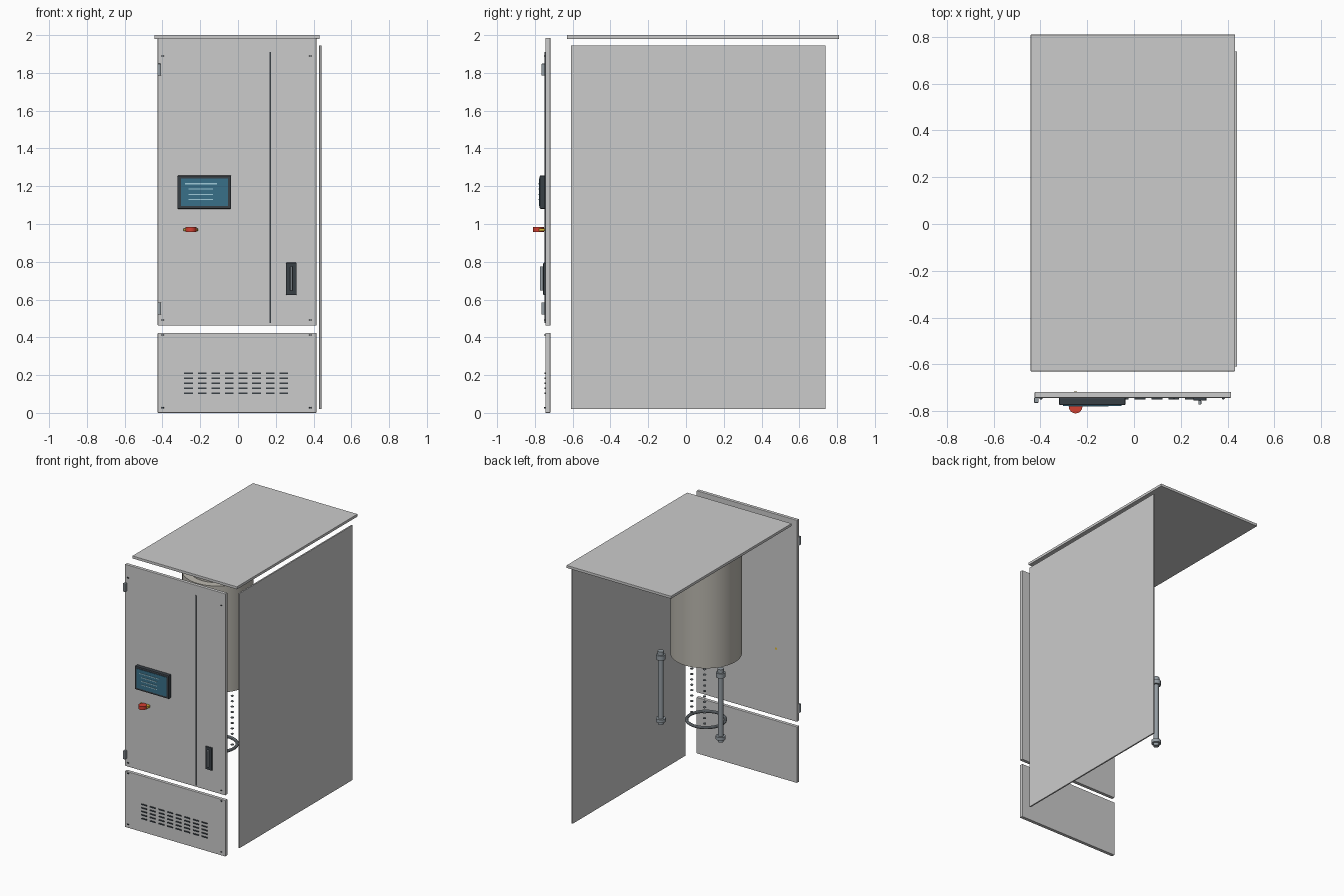
import bpy
from math import cos, sin, radians

if "Cube" in bpy.data.objects:
    bpy.data.objects.remove(bpy.data.objects["Cube"])


def material(name, rgb):
    m = bpy.data.materials.new(name)
    m.diffuse_color = (*rgb, 1)
    m.use_nodes = True
    m.node_tree.nodes["Principled BSDF"].inputs["Base Color"].default_value = m.diffuse_color
    return m


PANEL = material("panel_grey", (0.60, 0.62, 0.63))
DARK = material("dark", (0.04, 0.05, 0.06))
STEEL = material("steel", (0.30, 0.34, 0.37))
TANK = material("warm_metal", (0.50, 0.48, 0.43))
GLASS = material("display_blue", (0.04, 0.16, 0.25))
TEXT = material("display_line", (0.35, 0.60, 0.70))
RED = material("red", (0.65, 0.05, 0.03))
YELLOW = material("yellow", (0.75, 0.50, 0.04))


def finish(name, mat, smooth=False):
    o = bpy.context.object
    o.name = name
    o.data.materials.append(mat)
    if smooth:
        bpy.ops.object.shade_smooth_by_angle()
    return o


def box(name, x, y, z, mat, bevel=0):
    """Box from (min, max) ranges."""
    r = (x, y, z)
    bpy.ops.mesh.primitive_cube_add(size=1, location=[(a + b) / 2 for a, b in r])
    bpy.context.object.scale = [b - a for a, b in r]
    bpy.ops.object.transform_apply(location=False, rotation=False, scale=True)
    o = finish(name, mat)
    if bevel:
        m = o.modifiers.new("bevel", 'BEVEL')
        m.width, m.segments = bevel, 2
    return o


def cyl(name, x, y, z0, z1, r, mat, n=32):
    """Upright cylinder between two heights."""
    bpy.ops.mesh.primitive_cylinder_add(vertices=n, radius=r, depth=z1 - z0,
                                        location=(x, y, (z0 + z1) / 2))
    return finish(name, mat, n > 8)


FRONT = -0.744  # outer face of door and lower panel

# Cabinet panels
box("top_panel", (-0.442, 0.432), (-0.63, 0.81), (1.98, 2.0), PANEL, 0.002)
box("side_panel", (0.43, 0.441), (-0.61, 0.738), (0.02, 1.945), PANEL, 0.001)
box("door", (-0.425, 0.415), (FRONT, -0.718), (0.462, 1.985), PANEL, 0.003)
box("lower_panel", (-0.425, 0.415), (FRONT, -0.718), (0, 0.424), PANEL, 0.003)

# Panel corner screws
for z in (1.89, 0.492, 0.412, 0.027):
    for x in (-0.398, 0.382):
        cyl("panel_screw", x, FRONT, z - 0.003, z + 0.003, 0.007, DARK, 12)

# Door seam and hinges
box("door_seam", (0.168, 0.174), (-0.748, FRONT + 0.002), (0.475, 1.91), DARK)
for z in (0.552, 1.817):
    box("hinge", (-0.427, -0.408), (-0.765, FRONT + 0.002), (z - 0.032, z + 0.032), STEEL, 0.003)

# Control display
box("display_bezel", (-0.321, -0.036), (-0.775, FRONT + 0.002), (1.08, 1.257), DARK, 0.006)
box("display_glass", (-0.303, -0.053), (-0.778, -0.77), (1.096, 1.242), GLASS)
for z, a, b in ((1.213, -0.28, -0.11), (1.185, -0.262, -0.132),
                (1.157, -0.262, -0.132), (1.13, -0.262, -0.132)):
    box("display_line", (a, b), (-0.781, -0.777), (z - 0.003, z + 0.003), TEXT)

# Emergency stop button
cyl("stop_collar", -0.25, -0.755, 0.962, 0.977, 0.038, YELLOW)
cyl("stop_button", -0.25, -0.781, 0.957, 0.983, 0.029, RED)

# Door handle
box("handle_plate", (0.254, 0.31), (-0.756, FRONT + 0.002), (0.624, 0.795), DARK, 0.004)
box("handle_bar", (0.276, 0.288), (-0.773, -0.755), (0.647, 0.775), STEEL, 0.003)

# Ventilation slots
for row in range(5):
    for col in range(8):
        x, z = -0.262 + 0.072 * col, 0.103 + 0.0267 * row
        box("vent_slot", (x - 0.023, x + 0.023), (-0.75, FRONT + 0.002),
            (z - 0.004, z + 0.004), DARK)

# Hanging tank
TY = -0.24
cyl("tank", 0, TY, 1.05, 1.855, 0.245, TANK, 64)
cyl("tank_lid", 0, TY, 1.855, 1.875, 0.19, TANK, 64)

# Suspended ring
bpy.ops.mesh.primitive_torus_add(location=(0, TY, 0.55), major_radius=0.133, minor_radius=0.011,
                                 major_segments=48, minor_segments=10)
finish("hanging_ring", STEEL, True)

# Three chains joining the ring to the tank
for a in (0, 120, 240):
    for i in range(12):
        bpy.ops.mesh.primitive_torus_add(
            location=(0.12 * cos(radians(a)), TY + 0.12 * sin(radians(a)), 0.575 + i * 0.041),
            major_radius=0.008, minor_radius=0.004, major_segments=12, minor_segments=6)
        finish("chain_link", STEEL, True)

# Pair of vertical rods with end fittings
for x in (-0.25, 0.25):
    y = -0.057
    cyl("rod", x, y, 0.54, 1.05, 0.019, STEEL, 20)
    cyl("rod_lower_tip", x, y, 0.52, 0.54, 0.02, STEEL, 20)
    cyl("rod_lower_flange", x, y, 0.54, 0.565, 0.034, STEEL, 20)
    cyl("rod_upper_flange", x, y, 1.01, 1.045, 0.032, STEEL, 20)
    cyl("rod_upper_tip", x, y, 1.045, 1.072, 0.022, STEEL, 20)
